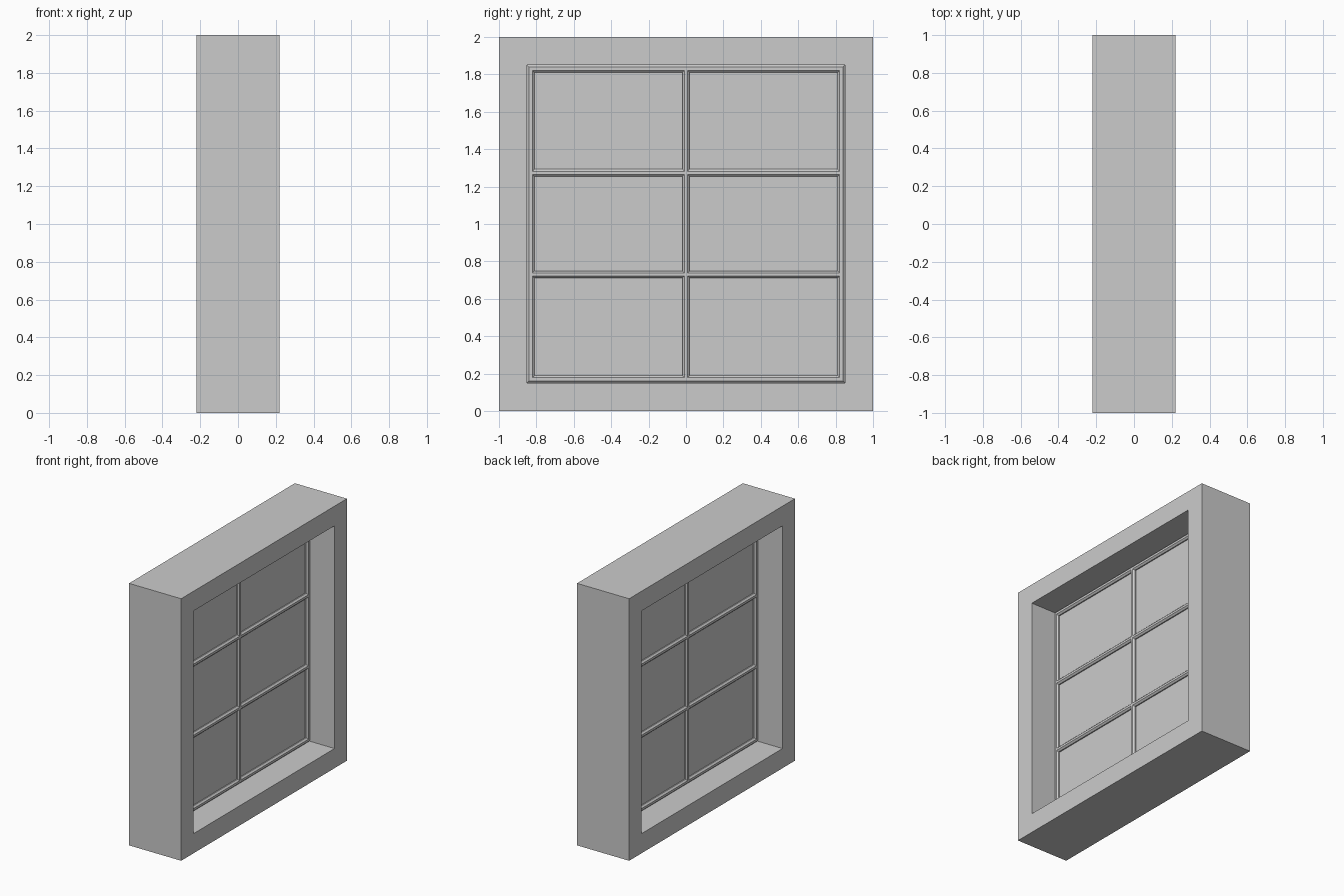
import bpy, bmesh, math
from mathutils import Vector

if "Cube" in bpy.data.objects:
    bpy.data.objects.remove(bpy.data.objects["Cube"])

CZ = 1.0        # height of the window centre
R = 0.02        # half width of the octagonal glazing bars
EDGE = 0.83     # centre line of the outer bar


def finish(name, bm):
    bmesh.ops.recalc_face_normals(bm, faces=bm.faces)
    mesh = bpy.data.meshes.new(name)
    bm.to_mesh(mesh)
    bm.free()
    obj = bpy.data.objects.new(name, mesh)
    bpy.context.collection.objects.link(obj)
    return obj


def octagon():
    c = R / math.cos(math.pi / 8)
    return [(c * math.cos(a), c * math.sin(a))
            for a in (math.pi / 8 + i * math.pi / 4 for i in range(8))]


def bridge(bm, rings, closed):
    n = len(rings[0])
    for k in range(len(rings) if closed else len(rings) - 1):
        a, b = rings[k], rings[(k + 1) % len(rings)]
        for i in range(n):
            j = (i + 1) % n
            bm.faces.new((a[i], a[j], b[j], b[i]))


def mitred_ring(name, half, section):
    """Square ring; section holds (outward offset, x) points."""
    bm = bmesh.new()
    rings = [[bm.verts.new((x, sy * (half + o), CZ + sz * (half + o)))
              for o, x in section]
             for sy, sz in ((-1, -1), (1, -1), (1, 1), (-1, 1))]
    bridge(bm, rings, True)
    return finish(name, bm)


def bar(name, start, end):
    """Octagonal bar between two points in the x = 0 plane."""
    bm = bmesh.new()
    a, b = Vector(start), Vector(end)
    side = (b - a).normalized().cross(Vector((1, 0, 0)))
    rings = [[bm.verts.new(p + side * u + Vector((v, 0, 0))) for u, v in octagon()]
             for p in (a, b)]
    bridge(bm, rings, False)
    for ring in rings:
        bm.faces.new(ring)
    return finish(name, bm)


# Deep outer frame
mitred_ring("outer_frame", 0.85,
            [(0, -0.22), (0.15, -0.22), (0.15, 0.22), (0, 0.22)])

# Sash around the glass
mitred_ring("sash", EDGE, octagon())

# Glazing bars: one upright, two crossbars
bar("upright_bar", (0, 0, CZ - EDGE), (0, 0, CZ + EDGE))
for label, z in (("lower", CZ - 0.27), ("upper", CZ + 0.273)):
    bar(label + "_crossbar", (0, -EDGE, z), (0, EDGE, z))

# Glass pane in the middle of the frame
bm = bmesh.new()
bm.faces.new([bm.verts.new((0, sy * EDGE, CZ + sz * EDGE))
              for sy, sz in ((-1, -1), (1, -1), (1, 1), (-1, 1))])
finish("glass_pane", bm)
